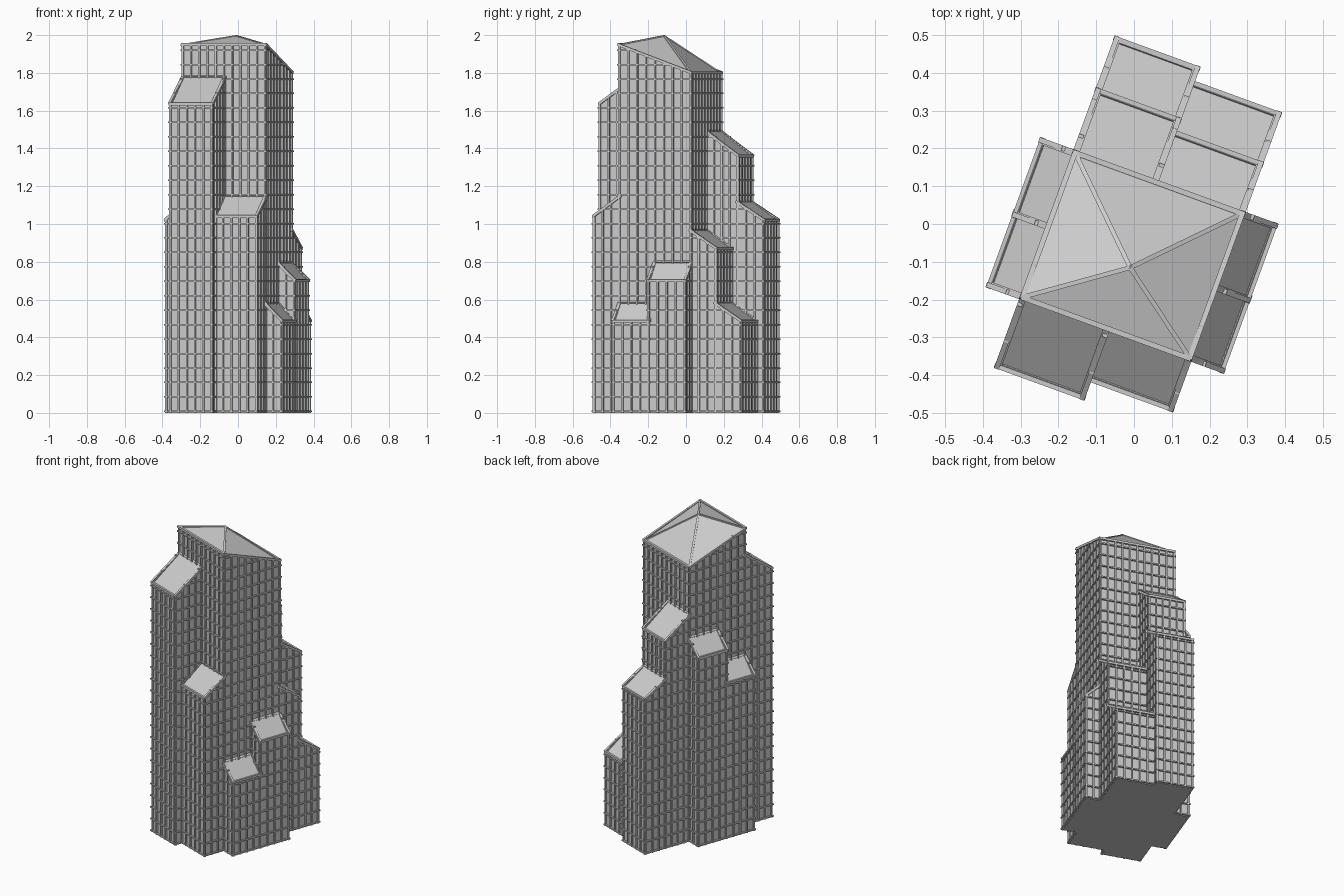
import bpy, bmesh, math
from mathutils import Vector, Matrix

cube = bpy.data.objects.get("Cube")
if cube:
    bpy.data.objects.remove(cube, do_unlink=True)

TURN = Matrix.Rotation(math.radians(-20), 4, 'Z')
BAY, FLOOR = 0.048, 0.0765


def material(name, value):
    m = bpy.data.materials.new(name)
    m.use_nodes = True
    colour = (value, value, value, 1)
    m.diffuse_color = colour
    m.node_tree.nodes["Principled BSDF"].inputs["Base Color"].default_value = colour
    return m


GREY = material("concrete grey", 0.6)


def finish(name, bm):
    bmesh.ops.recalc_face_normals(bm, faces=bm.faces)
    bm.transform(TURN)
    mesh = bpy.data.meshes.new(name)
    bm.to_mesh(mesh)
    bm.free()
    mesh.materials.append(GREY)
    ob = bpy.data.objects.new(name, mesh)
    bpy.context.collection.objects.link(ob)


def beam(bm, a, b, out, width=0.009, depth=0.009):
    """Square bar from a to b, standing out from the surface."""
    axis = (b - a).normalized()
    side = axis.cross(out).normalized() * width / 2
    base = out * -0.003
    top = out * depth
    ends = [[bm.verts.new(p + o) for o in (side + base, side + top, top - side, base - side)]
            for p in (a, b)]
    bm.faces.new(ends[0])
    bm.faces.new(ends[1])
    for i in range(4):
        j = (i + 1) % 4
        bm.faces.new((ends[0][i], ends[0][j], ends[1][j], ends[1][i]))


def wall_grid(bm, a, b):
    """Mullions, floor bands and coping on a wall with top edge a to b."""
    run = Vector((b.x - a.x, b.y - a.y, 0))
    along = run.normalized()
    out = Vector((along.y, -along.x, 0))
    bays = max(2, round(run.length / BAY))
    for i in range(bays + 1):
        top = a.lerp(b, i / bays)
        beam(bm, Vector((top.x, top.y, 0)), top, out)
    for k in range(int(max(a.z, b.z) / FLOOR) + 1):
        z = 0.008 + k * FLOOR
        t0, t1 = 0, 1
        if z > min(a.z, b.z):
            if z >= max(a.z, b.z) - 0.01:
                continue
            cut = (z - a.z) / (b.z - a.z)
            t0, t1 = (cut, 1) if b.z > a.z else (0, cut)
        p, q = a + run * t0, a + run * t1
        p.z = q.z = z
        beam(bm, p - along * 0.012, q + along * 0.012, out, 0.008, 0.011)
    beam(bm, a - along * 0.008, b + along * 0.008, out, 0.014, 0.011)


def block(name, u, v, heights, hidden=None, apex=None):
    """Wall block; heights run front-left, front-right, back-right, back-left."""
    plan = [(u[0], v[0]), (u[1], v[0]), (u[1], v[1]), (u[0], v[1])]
    bm = bmesh.new()
    low = [bm.verts.new((x, y, 0)) for x, y in plan]
    top = [bm.verts.new((x, y, h)) for (x, y), h in zip(plan, heights)]
    corners = [t.co.copy() for t in top]
    bm.faces.new(low[::-1])
    for i in range(4):
        j = (i + 1) % 4
        bm.faces.new((low[i], low[j], top[j], top[i]))
    if apex:
        peak = bm.verts.new(apex)
        for i in range(4):
            bm.faces.new((top[i], top[(i + 1) % 4], peak))
    else:
        bm.faces.new(top)
    finish(name, bm)

    # Grid of bars on the exposed walls, plus roof trim
    bm = bmesh.new()
    for i in range(4):
        a, b = corners[i], corners[(i + 1) % 4]
        if i != hidden:
            wall_grid(bm, a, b)
        if apex:
            beam(bm, a, Vector(apex), Vector((0, 0, 1)), 0.012, 0.004)
        else:
            n = (corners[1] - corners[0]).cross(corners[3] - corners[0]).normalized()
            beam(bm, a, b, n, 0.014, 0.005)
    finish(name + "_grid", bm)


# Central shaft with a leaning pyramid roof
U0, UM, U1 = -0.207, 0.025, 0.256
V0, VM, V1 = -0.28, -0.082, 0.12
block("core_tower", (U0, U1), (V0, V1), (1.95, 1.95, 1.8, 1.8),
      apex=(0.03, -0.112, 1.996))

# Each wing: name, side it grows towards, extents, roof height at core and at rim
FRONT, RIGHT, BACK, LEFT = range(4)
wings = [
    ("front_tall_wing", FRONT, (U0, UM), (-0.473, V0), 1.78, 1.635),
    ("front_mid_wing", FRONT, (UM, U1), (-0.422, V0), 1.15, 1.04),
    ("east_front_wing", RIGHT, (U1, 0.347), (V0, VM), 0.585, 0.485),
    ("east_back_wing", RIGHT, (U1, 0.347), (VM, V1), 0.8, 0.7),
    ("back_upper_wing", BACK, (U0, 0.012), (V1, 0.295), 1.495, 1.36),
    ("back_lower_wing", BACK, (U0, 0.012), (0.295, 0.44), 1.12, 1.02),
    ("back_east_upper_wing", BACK, (0.012, U1), (V1, 0.26), 0.97, 0.87),
    ("back_east_lower_wing", BACK, (0.012, U1), (0.26, 0.4), 0.585, 0.485),
    ("west_front_wing", LEFT, (-0.3, U0), (V0, VM), 1.12, 1.02),
    ("west_back_wing", LEFT, (-0.3, U0), (VM, V1), 1.34, 1.24),
]
for name, side, u, v, inner, rim in wings:
    heights = [inner] * 4
    heights[side] = heights[(side + 1) % 4] = rim
    block(name, u, v, heights, hidden=(side + 2) % 4)
